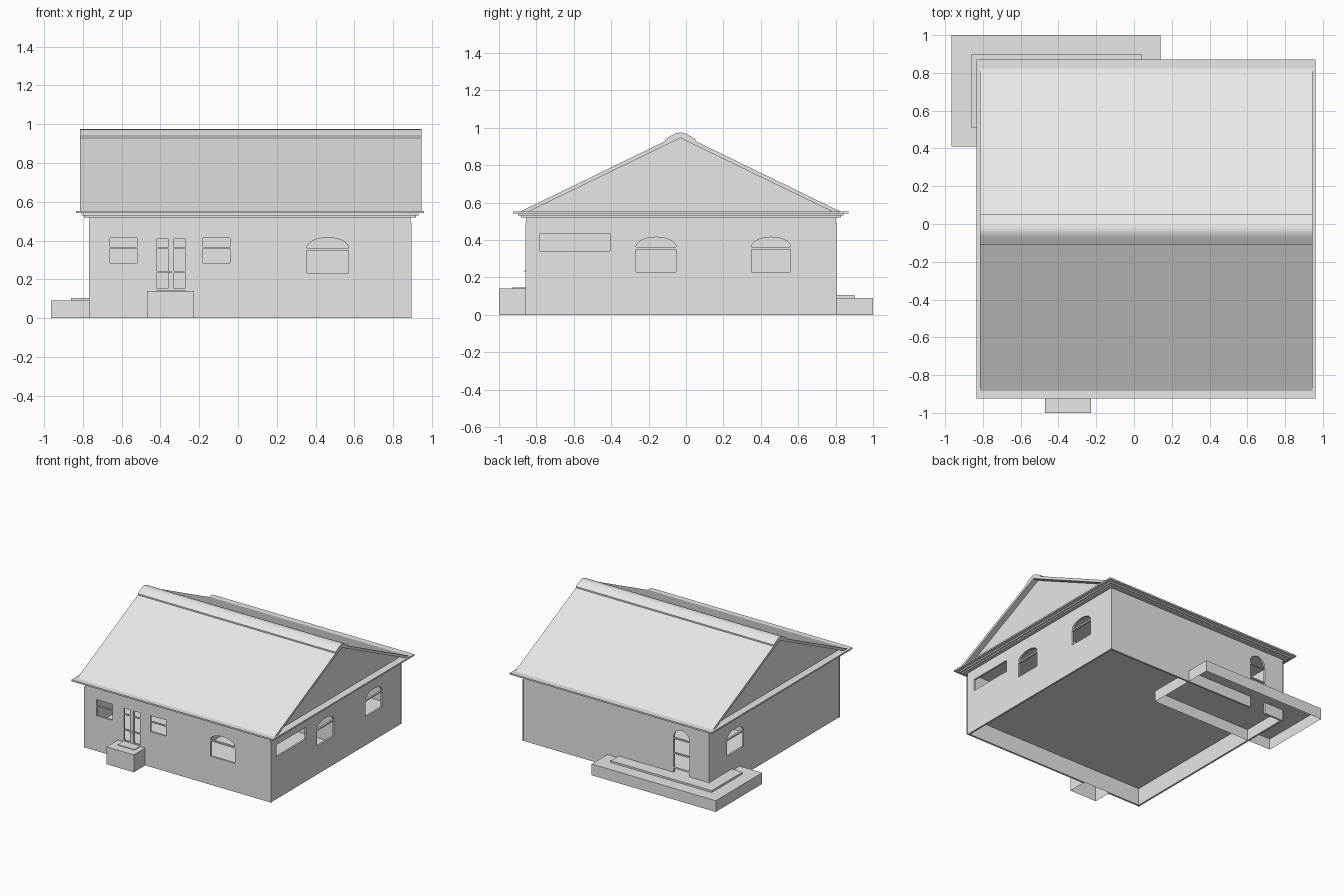
import bpy, bmesh, math
from mathutils import Vector

if "Cube" in bpy.data.objects:
    bpy.data.objects.remove(bpy.data.objects["Cube"], do_unlink=True)

plaster = bpy.data.materials.new("plain_grey")
plaster.use_nodes = True
plaster.diffuse_color = (0.8, 0.8, 0.8, 1)
plaster.node_tree.nodes["Principled BSDF"].inputs["Base Color"].default_value = (0.8, 0.8, 0.8, 1)


def prism(name, outline, axis, start, end, open_bottom=False):
    """Extrude an outline along an axis: x takes (y, z), y takes (x, z) points."""
    def place(a, b, t):
        return Vector((t, a, b)) if axis == "x" else Vector((a, t, b))
    bm = bmesh.new()
    near = [bm.verts.new(place(a, b, start)) for a, b in outline]
    far = [bm.verts.new(place(a, b, end)) for a, b in outline]
    bm.faces.new(near)
    bm.faces.new(far[::-1])
    for i in range(len(outline)):
        j = (i + 1) % len(outline)
        bm.faces.new((near[i], far[i], far[j], near[j]))
    bmesh.ops.recalc_face_normals(bm, faces=bm.faces)
    if open_bottom:
        under = [f for f in bm.faces if f.normal.z < -0.9]
        bmesh.ops.delete(bm, geom=under, context="FACES_ONLY")
    mesh = bpy.data.meshes.new(name)
    bm.to_mesh(mesh)
    bm.free()
    mesh.materials.append(plaster)
    obj = bpy.data.objects.new(name, mesh)
    bpy.context.collection.objects.link(obj)
    return obj


def rect(a0, a1, b0, b1):
    return [(a0, b0), (a1, b0), (a1, b1), (a0, b1)]


def box(name, x0, x1, y0, y1, z0, z1, open_bottom=False):
    return prism(name, rect(x0, x1, z0, z1), "y", y0, y1, open_bottom)


def arch(a0, a1, base, spring, rise, steps=16):
    """Outline with a straight base and a curved head."""
    mid, half = (a0 + a1) / 2, (a1 - a0) / 2
    head = [(mid + half * math.cos(math.pi * i / steps),
             spring + rise * math.sin(math.pi * i / steps)) for i in range(steps + 1)]
    return head if base == spring else [(a0, base), (a1, base)] + head


def cut(target, cutter):
    cutter.hide_render = True
    mod = target.modifiers.new("opening", "BOOLEAN")
    mod.operation, mod.solver, mod.object = "DIFFERENCE", "EXACT", cutter
    bpy.context.view_layer.objects.active = target
    bpy.ops.object.modifier_apply(modifier=mod.name)
    bpy.data.objects.remove(cutter, do_unlink=True)


# Walls, hollow and open underneath
X0, X1, Y0, Y1, TOP, T = -0.765, 0.89, -0.855, 0.80, 0.525, 0.015
FLOOR = 0.14
walls = box("walls", X0, X1, Y0, Y1, 0, TOP)
cut(walls, box("room_cutter", X0 + T, X1 - T, Y0 + T, Y1 - T, -0.1, 0.7))

# Depth range and extrusion axis for cutting through each wall
SIDES = {"front": ("y", Y0 - 0.04, Y0 + 0.04), "back": ("y", Y1 - 0.04, Y1 + 0.04),
         "left": ("x", X1 - 0.04, X1 + 0.04), "right": ("x", X0 - 0.04, X0 + 0.04)}


def opening(side, outline):
    cut(walls, prism("opening_cutter", outline, *SIDES[side]))


# Arched windows with a transom bar
for side, a0, a1 in (("front", 0.355, 0.57), ("left", -0.267, -0.053),
                     ("left", 0.35, 0.56), ("right", 0.36, 0.57)):
    opening(side, rect(a0, a1, 0.23, 0.35))
    opening(side, arch(a0, a1, 0.362, 0.362, 0.053))

# Small two-part windows and the wide slot window
for a0 in (-0.66, -0.18):
    opening("front", rect(a0, a0 + 0.14, 0.284, 0.36))
    opening("front", rect(a0, a0 + 0.14, 0.367, 0.413))
opening("left", rect(-0.78, -0.406, 0.34, 0.435))

# Front double door panes and the gap below the floor
for a0 in (-0.418, -0.33):
    for z0, z1 in ((0.152, 0.235), (0.242, 0.358), (0.365, 0.41)):
        opening("front", rect(a0, a0 + 0.057, z0, z1))
opening("front", rect(-0.465, -0.232, -0.05, FLOOR - 0.003))

# Back arched door panes and the gap below the floor
for z0, z1 in ((0.15, 0.255), (0.265, 0.375)):
    opening("back", rect(-0.59, -0.45, z0, z1))
opening("back", arch(-0.59, -0.45, 0.385, 0.39, 0.068))
opening("back", rect(-0.59, -0.45, -0.05, FLOOR - 0.003))
box("door_handle", -0.36, -0.34, Y0 - 0.008, Y0, 0.232, 0.24)

# Floor and inner partitions
box("floor", X0 + T, X1 - T, Y0 + T, Y1 - T, FLOOR, FLOOR + 0.006)
box("cross_partition", X0 + T, X1 - T, 0, T, FLOOR, TOP)
box("long_partition", 0.1, 0.1 + T, Y0 + T, Y1 - T, FLOOR, TOP)

# Corner boards
for x in (X0, X1):
    for y in (Y0, Y1):
        box("corner_board", x - 0.004, x + 0.004, y - 0.004, y + 0.004, 0, 0.49)

# Stepped cornice
for reach, z0, z1 in ((0.028, 0.52, 0.53), (0.042, 0.53, 0.541), (0.07, 0.541, 0.553)):
    box("cornice", X0 - reach, X1 + reach, Y0 - reach, Y1 + reach, z0, z1)

# Gable and roof slabs
MID, EAVE, RIDGE, HALF = -0.03, 0.55, 0.968, 0.86
prism("gable", [(MID - HALF + 0.03, EAVE), (MID + HALF - 0.03, EAVE), (MID, 0.947)],
      "x", X0 - 0.01, X1 + 0.01)
for s, name in ((-1, "front_roof"), (1, "back_roof")):
    prism(name, [(MID, RIDGE), (MID + s * HALF, EAVE), (MID + s * (HALF - 0.045), EAVE),
                 (MID, RIDGE - 0.023)], "x", -0.815, 0.945)

# Rounded ridge cap
side_profile = [(0.08, 0.928), (0.08, 0.94), (0.062, 0.95), (0.04, 0.963), (0.02, 0.972)]
outline = [(MID - d, z) for d, z in side_profile] + [(MID, 0.975)]
outline += [(MID + d, z) for d, z in reversed(side_profile)] + [(MID, 0.955)]
cap = prism("ridge_cap", outline, "x", -0.815, 0.945)
bpy.ops.object.select_all(action="DESELECT")
cap.select_set(True)
bpy.context.view_layer.objects.active = cap
bpy.ops.object.shade_smooth_by_angle(angle=math.radians(30))

# Front step and corner terrace, hollow underneath
box("front_step", -0.47, -0.227, -1.0, Y0 + T, 0, FLOOR, True)
box("front_door_sill", -0.42, -0.27, -0.93, Y0, FLOOR, FLOOR + 0.005)
box("terrace", -0.965, 0.14, 0.41, 1.0, 0, 0.09, True)
box("terrace_upper_step", -0.86, 0.04, 0.51, 0.90, 0.09, 0.105, True)
